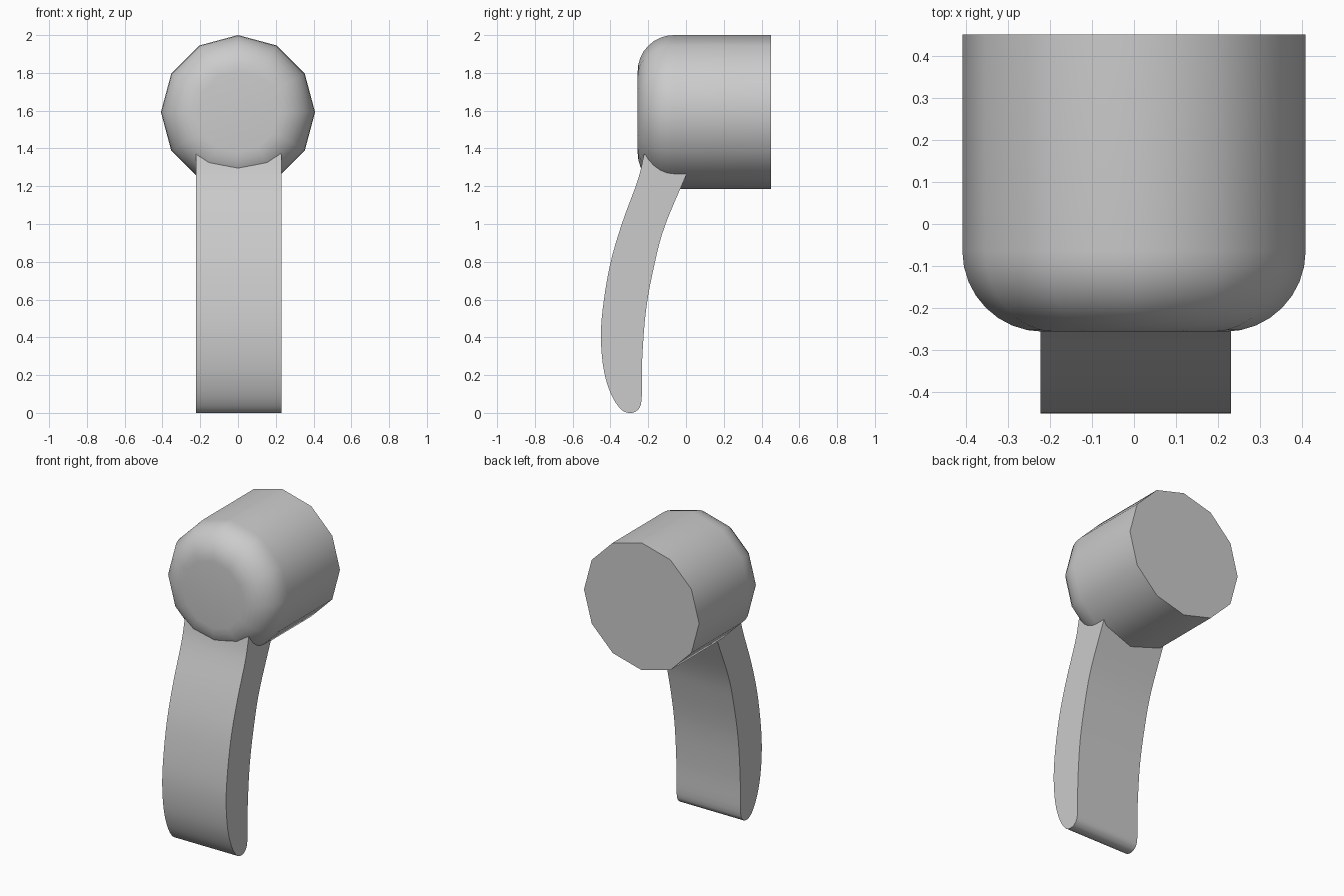
import bpy, bmesh, math
from mathutils import Vector

if "Cube" in bpy.data.objects:
    bpy.data.objects.remove(bpy.data.objects["Cube"])


def finish(bm, name):
    bmesh.ops.recalc_face_normals(bm, faces=bm.faces)
    mesh = bpy.data.meshes.new(name)
    bm.to_mesh(mesh)
    bm.free()
    obj = bpy.data.objects.new(name, mesh)
    bpy.context.collection.objects.link(obj)
    bpy.ops.object.select_all(action='DESELECT')
    obj.select_set(True)
    bpy.context.view_layer.objects.active = obj
    bpy.ops.object.shade_smooth_by_angle(angle=math.radians(40))
    return obj


def smooth_path(points, steps=4):
    """Open Catmull-Rom curve through the points."""
    p = [Vector(q) for q in points]
    p = [2 * p[0] - p[1]] + p + [2 * p[-1] - p[-2]]
    out = []
    for a, b, c, d in zip(p, p[1:], p[2:], p[3:]):
        for i in range(steps):
            t = i / steps
            out.append(0.5 * (2 * b + (c - a) * t + (2 * a - 5 * b + 4 * c - d) * t**2
                              + (3 * b - a - 3 * c + d) * t**3))
    return out + [p[-2]]


# Head: twelve-sided barrel along y with a rounded front rim
SIDES, R, FILLET, ZC = 12, 0.408, 0.192, 1.592
FRONT, BACK = -0.256, 0.45
profile = [(R, BACK)]
for i in range(9):
    a = math.pi / 2 * i / 8
    profile.append((R - FILLET + FILLET * math.cos(a), FRONT + FILLET - FILLET * math.sin(a)))
bm = bmesh.new()
rings = []
for r, y in profile:
    rings.append([bm.verts.new((r * math.cos(2 * math.pi * k / SIDES), y,
                                ZC + r * math.sin(2 * math.pi * k / SIDES)))
                  for k in range(SIDES)])
for lo, hi in zip(rings, rings[1:]):
    for k in range(SIDES):
        n = (k + 1) % SIDES
        bm.faces.new((lo[k], lo[n], hi[n], hi[k]))
bm.faces.new(rings[0])
bm.faces.new(rings[-1])
finish(bm, "head")

# Handle: curved side profile (y, z) extruded across x, its top tucked into the head
outline = smooth_path([
    (-0.222, 1.37), (-0.254, 1.236), (-0.34, 1.0), (-0.402, 0.785), (-0.441, 0.55),
    (-0.45, 0.38), (-0.434, 0.22), (-0.397, 0.1), (-0.35, 0.025), (-0.305, 0.0),
    (-0.26, 0.012), (-0.235, 0.07), (-0.232, 0.28), (-0.211, 0.55), (-0.164, 0.8),
    (-0.11, 0.995), (0.006, 1.27)])
bm = bmesh.new()
face = bm.faces.new([bm.verts.new((-0.222, y, max(z, 0))) for y, z in outline])
ext = bmesh.ops.extrude_face_region(bm, geom=[face], use_keep_orig=True)
moved = [g for g in ext["geom"] if isinstance(g, bmesh.types.BMVert)]
bmesh.ops.translate(bm, verts=moved, vec=(0.453, 0, 0))
finish(bm, "handle")
